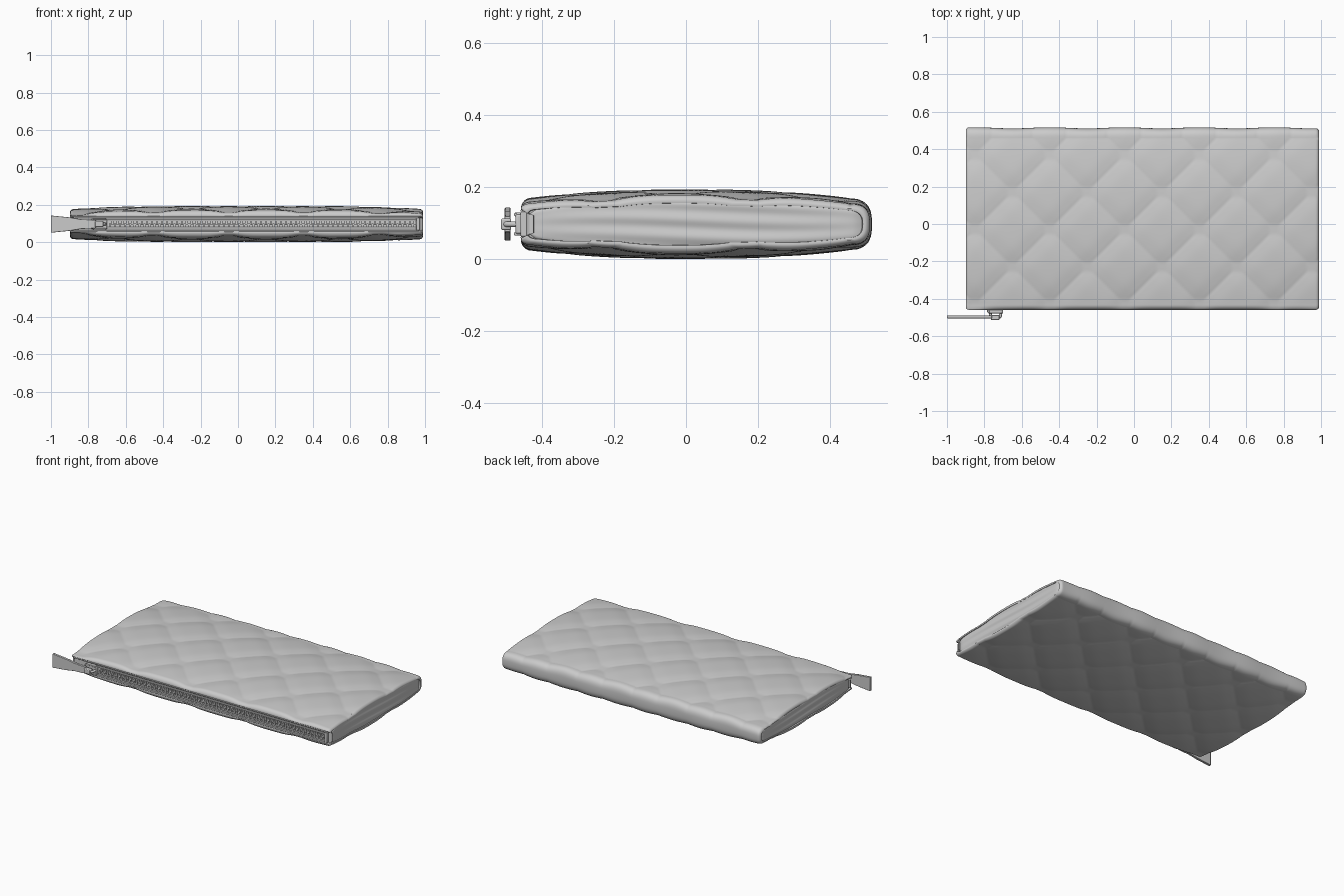
import bpy, bmesh
from math import sin, cos, pi, exp

if "Cube" in bpy.data.objects:
    bpy.data.objects.remove(bpy.data.objects["Cube"])

Z0 = 0.097                 # mid height
X0, X1 = -0.90, 0.99       # body ends
YC = 0.03                  # body centre in y


def finish(bm, name, bevel=0):
    bmesh.ops.recalc_face_normals(bm, faces=bm.faces)
    me = bpy.data.meshes.new(name)
    bm.to_mesh(me)
    bm.free()
    ob = bpy.data.objects.new(name, me)
    bpy.context.collection.objects.link(ob)
    if bevel:
        m = ob.modifiers.new("bevel", 'BEVEL')
        m.width, m.segments = bevel, 2
    return ob


def add_box(bm, x0, x1, y0, y1, z0, z1):
    vs = bmesh.ops.create_cube(bm, size=1)['verts']
    for v in vs:
        v.co.x = (x0 + x1) / 2 + v.co.x * (x1 - x0)
        v.co.y = (y0 + y1) / 2 + v.co.y * (y1 - y0)
        v.co.z = (z0 + z1) / 2 + v.co.z * (z1 - z0)


def box(name, *dims, bevel=0.003):
    bm = bmesh.new()
    add_box(bm, *dims)
    return finish(bm, name, bevel)


def rod(name, pts, r):
    cu = bpy.data.curves.new(name, 'CURVE')
    cu.dimensions = '3D'
    cu.bevel_depth, cu.bevel_resolution, cu.use_fill_caps = r, 3, True
    sp = cu.splines.new('POLY')
    sp.points.add(len(pts) - 1)
    for p, c in zip(sp.points, pts):
        p.co = (*c, 1)
    ob = bpy.data.objects.new(name, cu)
    bpy.context.collection.objects.link(ob)
    return ob


def seam_dist(a, offset):
    t = (a - offset) % 0.4
    return min(t, 0.4 - t) * 0.707


def half_height(x, y):
    # soft overall cushion shape with diagonal quilting pressed in
    base = 0.097 - 0.026 * abs((y - 0.01) / 0.46) ** 2.3
    base -= 0.017 * abs((x - 0.045) / 0.945) ** 4
    d1, d2 = seam_dist(x - y, -0.02), seam_dist(x + y, -0.08)
    groove = sum(0.003 * exp(-d / 0.006) + 0.006 * exp(-(d / 0.05) ** 2) for d in (d1, d2))
    return base - min(groove, 0.011)


def ring(x):
    # half section from the zip groove over the top to the spine
    h = half_height(x, -0.43)
    half = [(-0.444, 0.034), (-0.456, 0.038), (-0.459, 0.043)]
    for i in range(1, 7):
        a = i / 7 * pi / 2
        half.append((-0.43 - 0.029 * cos(a), 0.043 + (h - 0.043) * sin(a)))
    half += [(-0.43 + 0.01 * i, half_height(x, -0.43 + 0.01 * i)) for i in range(90)]
    hb = half_height(x, 0.46)
    wave = 0.003 * cos(2 * pi * (x + 0.05) / 0.4)
    for i in range(12):
        a = i / 12 * pi / 2
        half.append((0.46 + (0.054 + wave) * sin(a) ** 0.8, hb * cos(a) ** 0.7))
    return half + [(0.514 + wave, 0)] + [(y, -z) for y, z in reversed(half)]


# quilted outer shell, lofted along x with rolled ends and a recessed rim
R = 0.018
stations = [(X0 + 0.014, 0.022), (X0 + 0.002, 0.020)]
stations += [(X0 + R * (1 - cos(a * pi / 12)), R * (1 - sin(a * pi / 12))) for a in range(1, 6)]
n = 185
stations += [(X0 + R + (X1 - X0 - 2 * R) * i / n, 0) for i in range(n + 1)]
stations += [(X0 + X1 - x, d) for x, d in reversed(stations[:7])]
bm = bmesh.new()
loops = []
for x, d in stations:
    loops.append([bm.verts.new((x, YC + (y - YC) * (1 - d / 0.48), Z0 + z * (1 - d / 0.075)))
                  for y, z in ring(x)])
for a, b in zip(loops, loops[1:]):
    for i in range(len(a)):
        j = (i + 1) % len(a)
        bm.faces.new((a[i], a[j], b[j], b[i]))
bm.faces.new(loops[0])
bm.faces.new(loops[-1])
finish(bm, "quilted_shell")

# softly creased end gussets
for name, xe, sgn in (("left_gusset", X0, -1), ("right_gusset", X1, 1)):
    bm = bmesh.new()
    grid = []
    for i in range(61):
        t = -1 + i / 30
        y = YC + 0.462 * t
        top = (half_height(xe, 0) - 0.011 - 0.022 * abs(t) ** 2.5) * (1 - abs(t) ** 24 * 0.35)
        row = []
        for j in range(25):
            s = -1 + j / 12
            crease = 0.0025 * sin(9 * s + 1.2 * sin(2.2 * t)) * (1 - t * t)
            edge = 0.010 * max(abs(s) ** 8, abs(t) ** 40)
            row.append(bm.verts.new((xe - sgn * (0.004 + edge) + sgn * crease, y, Z0 + s * top)))
        grid.append(row)
    for a, b in zip(grid, grid[1:]):
        for j in range(24):
            q = (a[j], a[j + 1], b[j + 1], b[j])
            bm.faces.new(q if sgn < 0 else q[::-1])
    me = bpy.data.meshes.new(name)
    bm.to_mesh(me)
    bm.free()
    bpy.context.collection.objects.link(bpy.data.objects.new(name, me))

# zip tape, edge piping and end stop
box("zip_tape", -0.88, 0.97, -0.450, -0.435, Z0 - 0.036, Z0 + 0.036, bevel=0)
for s, side in ((-1, "lower"), (1, "upper")):
    rod(side + "_zip_piping", [(-0.88, -0.455, Z0 + s * 0.037), (0.965, -0.455, Z0 + s * 0.037)], 0.005)
    rod(side + "_zip_cord", [(-0.70, -0.452, Z0 + s * 0.020), (0.95, -0.452, Z0 + s * 0.020)], 0.005)
box("zip_end_stop", 0.952, 0.972, -0.460, -0.44, Z0 - 0.034, Z0 + 0.034)

# interlocking teeth
bm = bmesh.new()
for i in range(62):
    x = -0.69 + i * 0.0265
    add_box(bm, x, x + 0.011, -0.460, -0.446, Z0 - 0.016, Z0 + 0.004)
    add_box(bm, x + 0.013, x + 0.024, -0.460, -0.446, Z0 - 0.004, Z0 + 0.016)
finish(bm, "zip_teeth")

# slider: plate, side flanges, bridge and pin
box("slider_plate", -0.785, -0.70, -0.474, -0.455, Z0 - 0.027, Z0 + 0.027, bevel=0.005)
for s, side in ((-1, "lower"), (1, "upper")):
    box(side + "_slider_flange", -0.775, -0.705, -0.478, -0.455,
        Z0 + s * 0.027 - 0.005, Z0 + s * 0.027 + 0.005)
rod("slider_bridge", [(-0.77, -0.470, Z0), (-0.765, -0.495, Z0), (-0.75, -0.505, Z0),
                      (-0.73, -0.505, Z0), (-0.715, -0.495, Z0), (-0.71, -0.470, Z0)], 0.008)
box("slider_crossbar", -0.765, -0.72, -0.514, -0.486, Z0 - 0.016, Z0 + 0.016, bevel=0.004)

# flared flat pull tab
bm = bmesh.new()
outline = [(-1.0, 0.046), (-0.90, 0.036), (-0.84, 0.026), (-0.76, 0.022)]
pts = outline + [(x, -z) for x, z in reversed(outline)]
f = bm.faces.new([bm.verts.new((x, -0.504, Z0 + z)) for x, z in pts])
ext = bmesh.ops.extrude_face_region(bm, geom=[f])['geom']
for v in ext:
    if isinstance(v, bmesh.types.BMVert):
        v.co.y += 0.016
finish(bm, "pull_tab", 0.002)

# smooth shading with crisp edges
for ob in list(bpy.context.scene.objects):
    if ob.type == 'MESH':
        bpy.ops.object.select_all(action='DESELECT')
        ob.select_set(True)
        bpy.context.view_layer.objects.active = ob
        bpy.ops.object.shade_smooth_by_angle(angle=0.7)
